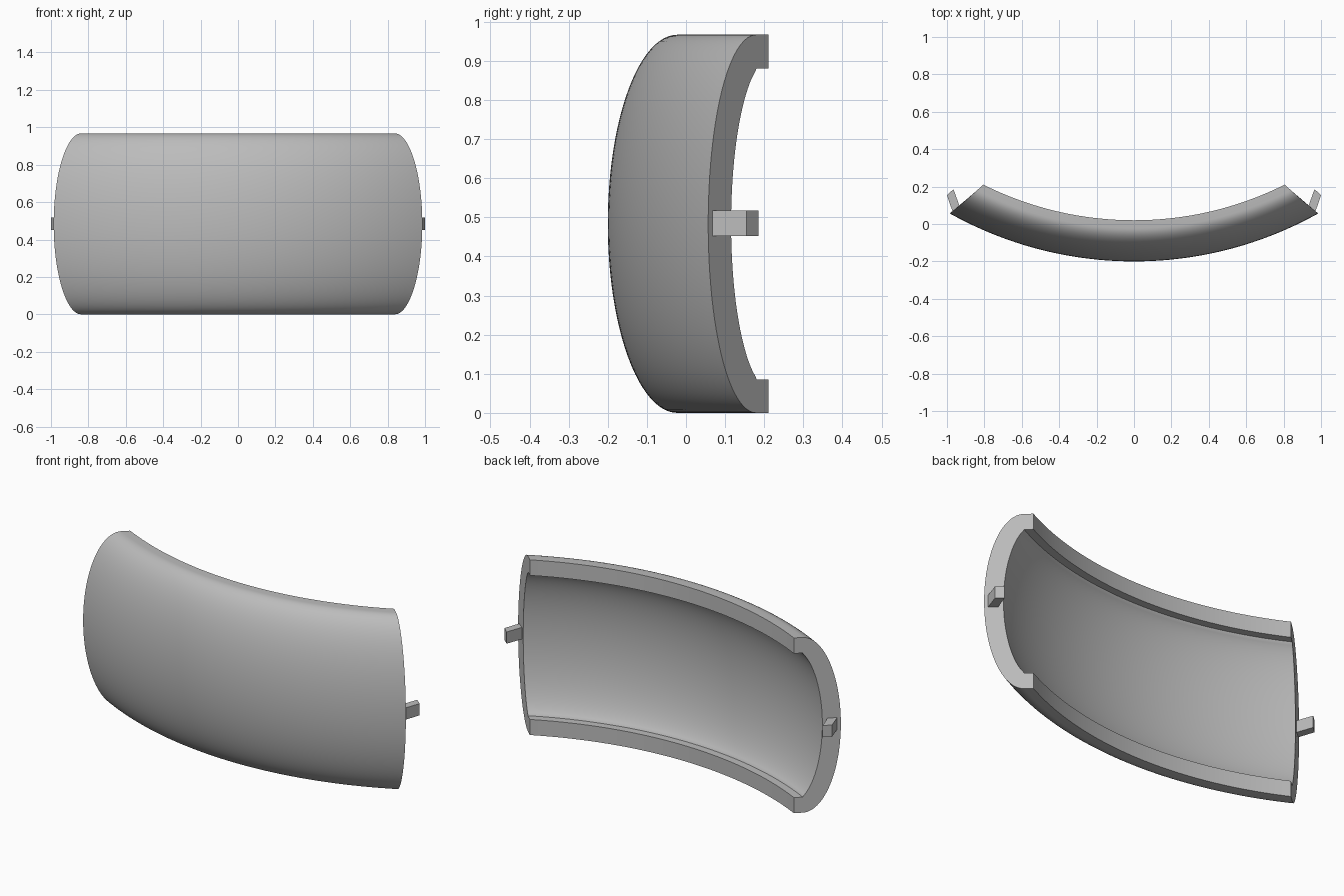
import bpy, bmesh
from math import sin, cos, radians, hypot

if "Cube" in bpy.data.objects:
    bpy.data.objects.remove(bpy.data.objects["Cube"])

grey = bpy.data.materials.new("light grey")
grey.use_nodes = True
grey.diffuse_color = (0.5, 0.5, 0.5, 1)
grey.node_tree.nodes["Principled BSDF"].inputs["Base Color"].default_value = (0.5, 0.5, 0.5, 1)

HALF_HEIGHT = 0.4835
BULGE = 0.178        # depth of the elliptical part
DEPTH = 0.22         # total depth including the straight rim
WALL = 0.086
RADIUS = 2.02        # sweep radius of the outermost line
CENTRE_Y = 1.82
STEPS = 64


def make_object(name, bm):
    bmesh.ops.recalc_face_normals(bm, faces=bm.faces)
    mesh = bpy.data.meshes.new(name)
    bm.to_mesh(mesh)
    bm.free()
    mesh.materials.append(grey)
    obj = bpy.data.objects.new(name, mesh)
    bpy.context.collection.objects.link(obj)
    return obj


def shell_profile():
    """Closed C-shaped section as (depth from the outermost line, height)."""
    outer = []
    for i in range(49):
        a = radians(-90 + 180 * i / 48)
        outer.append((BULGE * (1 - cos(a)), HALF_HEIGHT * sin(a)))
    inner = []
    lip = HALF_HEIGHT - WALL
    for i in range(37):
        a = radians(68 - 136 * i / 36)
        nx, nz = HALF_HEIGHT * cos(a), BULGE * sin(a)
        k = WALL / hypot(nx, nz)
        inner.append((BULGE - BULGE * cos(a) + k * nx, HALF_HEIGHT * sin(a) - k * nz))
    return ([(DEPTH, -HALF_HEIGHT)] + outer + [(DEPTH, HALF_HEIGHT), (DEPTH, lip), (BULGE, lip)]
            + inner + [(BULGE, -lip), (DEPTH, -lip)])


# Curved shell: section swept along an arc, with slanted flat ends
bm = bmesh.new()
profile = shell_profile()
rings = []
for s in range(STEPS + 1):
    t = 2 * s / STEPS - 1
    ring = []
    for d, z in profile:
        angle = t * radians(29.2 - 2.6 * d / DEPTH)
        r = RADIUS - d
        ring.append(bm.verts.new((r * sin(angle), CENTRE_Y - r * cos(angle), z + HALF_HEIGHT)))
    rings.append(ring)
count = len(profile)
for a, b in zip(rings, rings[1:]):
    for i in range(count):
        j = (i + 1) % count
        bm.faces.new((a[i], a[j], b[j], b[i]))
bm.faces.new(rings[0])
bm.faces.new(rings[-1])
shell = make_object("curved_shell", bm)
bpy.ops.object.select_all(action='DESELECT')
shell.select_set(True)
bpy.context.view_layer.objects.active = shell
bpy.ops.object.shade_smooth_by_angle(angle=radians(30))

# Small square pegs on both ends
for side, name in ((1, "left_peg"), (-1, "right_peg")):
    bm = bmesh.new()
    outline = [(0.968, 0.06), (1.0, 0.155), (0.965, 0.186), (0.93, 0.088)]
    base = bm.faces.new([bm.verts.new((side * x, y, 0.452)) for x, y in outline])
    top = bmesh.ops.extrude_face_region(bm, geom=[base])["geom"]
    bmesh.ops.translate(bm, vec=(0, 0, 0.065),
                        verts=[g for g in top if isinstance(g, bmesh.types.BMVert)])
    make_object(name, bm)
